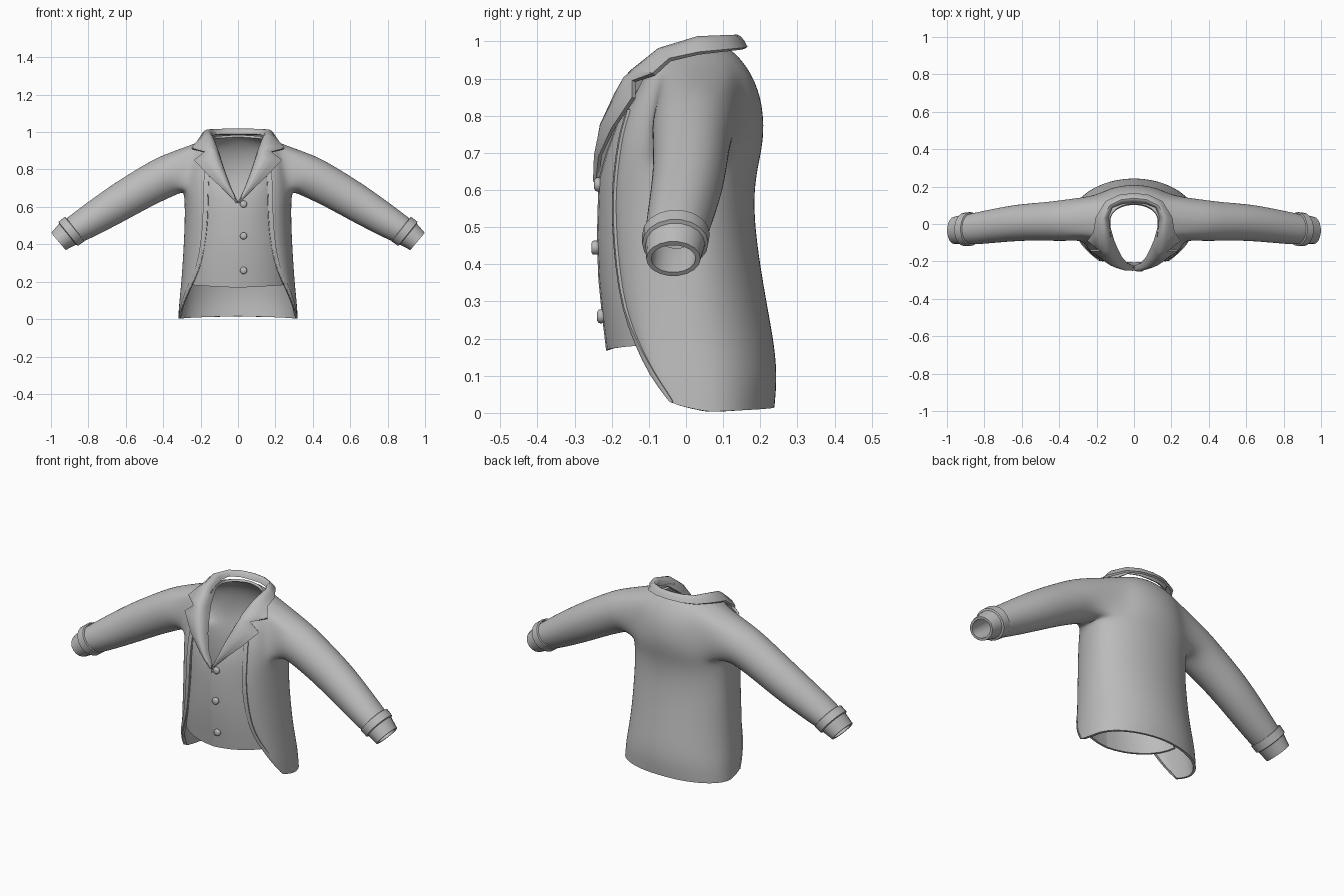
import bpy, bmesh, math
from mathutils import Vector

if "Cube" in bpy.data.objects:
    bpy.data.objects.remove(bpy.data.objects["Cube"])

cloth = bpy.data.materials.new("grey_cloth")
cloth.diffuse_color = (0.5, 0.5, 0.5, 1)
cloth.use_nodes = True
cloth.node_tree.nodes["Principled BSDF"].inputs["Base Color"].default_value = cloth.diffuse_color


def finish(name, bm, subsurf=0, thick=0.0, mirror=True, merge=True, angle=35):
    """Turn a half-model cage into a finished, mirrored part."""
    me = bpy.data.meshes.new(name)
    bm.to_mesh(me)
    bm.free()
    me.materials.append(cloth)
    ob = bpy.data.objects.new(name, me)
    bpy.context.collection.objects.link(ob)
    if mirror:
        m = ob.modifiers.new("mirror", 'MIRROR')
        m.use_mirror_merge = merge
        m.merge_threshold = 0.0005
    if subsurf:
        ob.modifiers.new("smooth", 'SUBSURF').levels = subsurf
    if thick:
        s = ob.modifiers.new("thickness", 'SOLIDIFY')
        s.thickness = thick
        s.offset = -1
    bpy.ops.object.select_all(action='DESELECT')
    ob.select_set(True)
    bpy.context.view_layer.objects.active = ob
    bpy.ops.object.convert(target='MESH')
    bpy.ops.object.shade_smooth_by_angle(angle=math.radians(angle))
    return ob


def grid(bm, rows, closed=False, skip=lambda r, c: False):
    """Skin rows of points (or existing vertices) with quads."""
    vs = [[p if isinstance(p, bmesh.types.BMVert) else bm.verts.new(p) for p in row]
          for row in rows]
    n = len(vs[0])
    for r in range(len(vs) - 1):
        for c in range(n if closed else n - 1):
            d = (c + 1) % n
            if not skip(r, c):
                bm.faces.new((vs[r][c], vs[r][d], vs[r + 1][d], vs[r + 1][c]))
    return vs


def front_arc(F, S, u):
    """Elliptic quarter from the front point F to the side point S."""
    a = u * math.pi / 2
    return Vector((F[0] + (S[0] - F[0]) * math.sin(a),
                   S[1] + (F[1] - S[1]) * math.cos(a),
                   F[2] + (S[2] - F[2]) * u))


def back_arc(S, B, u):
    a = u * math.pi / 2
    return Vector((S[0] * math.cos(a) if u < 1 else 0,
                   S[1] + (B[0] - S[1]) * math.sin(a),
                   S[2] + (B[1] - S[2]) * u))


def ring(x, y, z, tilt, r, ry, angles):
    """Ellipse across a sleeve that points along +x and down by tilt degrees."""
    t = math.radians(tilt)
    return [Vector((x + math.sin(t) * r * math.sin(a), y + ry * math.cos(a),
                    z + math.cos(t) * r * math.sin(a))) for a in angles]


# Jacket rows, hem to neck: front edge, side, back centre (y, z)
ROWS = [
    ((.305, -.045, .035), (.320, .06, .003), (.240, .015)),
    ((.285, -.095, .10), (.315, .05, .09), (.248, .10)),
    ((.245, -.135, .185), (.306, .03, .18), (.239, .19)),
    ((.200, -.170, .28), (.299, .02, .28), (.222, .28)),
    ((.175, -.188, .40), (.292, .02, .40), (.201, .40)),
    ((.163, -.197, .52), (.287, .02, .52), (.185, .52)),
    ((.160, -.195, .62), (.287, .02, .62), (.186, .62)),
    ((.158, -.185, .70), (.292, .02, .68), (.204, .70)),
    ((.155, -.175, .76), (.285, .02, .74), (.212, .76)),
    ((.150, -.155, .82), (.275, .02, .81), (.208, .82)),
    ((.145, -.130, .87), (.262, .02, .88), (.196, .87)),
    ((.140, -.110, .91), (.235, .02, .938), (.173, .92)),
    ((.135, -.090, .935), (.170, .02, .967), (.138, .965)),
    ((.120, -.070, .95), (.130, .02, .975), (.110, .985)),
]
NF, NB = 5, 6
C0, C1, R0, R1 = 3, 8, 7, 11          # armhole block in the cage

# Jacket body with sleeves grown out of the armholes
bm = bmesh.new()
pts = [[front_arc(F, S, i / NF) for i in range(NF)] +
       [back_arc(S, B, i / NB) for i in range(NB + 1)] for F, S, B in ROWS]
vs = grid(bm, pts, skip=lambda r, c: R0 <= r < R1 and C0 <= c < C1)
hole = ([vs[R0][c] for c in range(C0, C1)] + [vs[r][C1] for r in range(R0, R1)] +
        [vs[R1][c] for c in range(C1, C0, -1)] + [vs[r][C0] for r in range(R1, R0, -1)])
angles = []
for q, n in enumerate((C1 - C0, R1 - R0) * 2):
    angles += [math.radians(225 + 90 * (q + i / n)) for i in range(n)]
SLEEVE = [(.36, .020, .775, 25, .114, .114), (.44, .015, .735, 30, .110, .107),
          (.54, .012, .680, 31, .105, .102), (.64, .005, .620, 31, .101, .099),
          (.75, -.010, .552, 32, .092, .093), (.85, -.025, .490, 35, .081, .087),
          (.89, -.028, .466, 38, .074, .080)]
grid(bm, [hole] + [ring(*s, angles) for s in SLEEVE], closed=True)
bmesh.ops.delete(bm, geom=[v for v in bm.verts if not v.link_faces], context='VERTS')
finish("jacket", bm, subsurf=2, thick=.013)

# Raised trim along the cutaway front edges
bm = bmesh.new()
strip = []
for k, (F, S, B) in enumerate(ROWS[:10]):
    w = .12 + .3 * max(0, (3 - k) / 3)
    out = Vector((.003, -.004, 0))
    strip.append([front_arc(F, S, w * i / 2) + out for i in range(3)])
grid(bm, strip)
finish("front_trim", bm, subsurf=1, thick=.009)

# Waistcoat panels, meeting at the centre seam
VEST = [((0, -.215, .168), (.290, 0, .19)), ((0, -.226, .26), (.285, -.01, .27)),
        ((0, -.236, .36), (.272, -.02, .36)), ((0, -.240, .46), (.262, -.02, .46)),
        ((0, -.238, .55), (.258, -.02, .55)), ((.001, -.235, .63), (.258, -.02, .63)),
        ((.040, -.215, .70), (.255, -.02, .70)), ((.075, -.185, .78), (.245, -.01, .78)),
        ((.105, -.138, .86), (.230, 0, .86)), ((.118, -.095, .92), (.190, 0, .92))]
bm = bmesh.new()
grid(bm, [[front_arc(F, S, .92 * i / 8) for i in range(9)] for F, S in VEST])
finish("waistcoat", bm, thick=.010, merge=False)

# Lapels and collar: inner edge, roll and outer edge from front tip to nape
COLLAR = [
    ((.000, -.225, .625), (.003, -.249, .625), (.006, -.243, .620)),
    ((.035, -.210, .700), (.045, -.246, .697), (.075, -.236, .690)),
    ((.065, -.175, .780), (.085, -.232, .776), (.155, -.202, .765)),
    ((.090, -.125, .855), (.125, -.192, .862), (.235, -.145, .850)),
    ((.100, -.100, .890), (.130, -.165, .905), (.180, -.145, .895)),
    ((.105, -.090, .900), (.140, -.150, .922), (.250, -.090, .915)),
    ((.125, -.020, .955), (.155, -.075, .982), (.217, -.045, .955)),
    ((.135, .040, .980), (.165, .030, 1.014), (.205, .035, .972)),
    ((.115, .088, .988), (.130, .100, 1.017), (.152, .122, .980)),
    ((.060, .108, .990), (.070, .130, 1.018), (.080, .156, .983)),
    ((.000, .112, .990), (.000, .138, 1.018), (.000, .166, .985)),
]
bm = bmesh.new()
rows = []
for a, b, c in COLLAR:
    a, b, c = Vector(a), Vector(b), Vector(c)
    k = 2 * b - (a + c) / 2
    rows.append([a * (1 - t) ** 2 + k * 2 * t * (1 - t) + c * t * t
                 for t in (i / 6 for i in range(7))])
grid(bm, rows)
finish("lapels_and_collar", bm, thick=.012, angle=40)

# Sleeve cuffs: raised band, narrower end and hollow inside
CUFF = [(.872, -.027, .482, 38, .078, .083), (.874, -.027, .481, 39, .085, .091),
        (.908, -.029, .456, 39, .084, .089), (.911, -.029, .454, 39, .073, .080),
        (.960, -.034, .415, 40, .061, .073), (.960, -.034, .415, 40, .048, .060),
        (.900, -.029, .462, 39, .052, .062), (.860, -.026, .490, 37, .058, .066)]
bm = bmesh.new()
even = [2 * math.pi * i / 18 for i in range(18)]
grid(bm, [ring(*s, even) for s in CUFF], closed=True)
finish("cuffs", bm)

# Waistcoat buttons, slightly off the seam
for i, (y, z) in enumerate(((-.237, .615), (-.245, .445), (-.229, .26))):
    bm = bmesh.new()
    prof = [(.012, .012), (.018, .008), (.019, 0), (.018, -.006), (.012, -.010)]
    ringv = [[(.03 + r * math.cos(a), y + d, z + r * math.sin(a))
              for a in (2 * math.pi * j / 16 for j in range(16))] for r, d in prof]
    bands = grid(bm, ringv, closed=True)
    bm.faces.new(bands[0])
    bm.faces.new(bands[-1])
    bmesh.ops.recalc_face_normals(bm, faces=bm.faces)
    finish("button_%d" % (i + 1), bm, mirror=False, angle=50)
